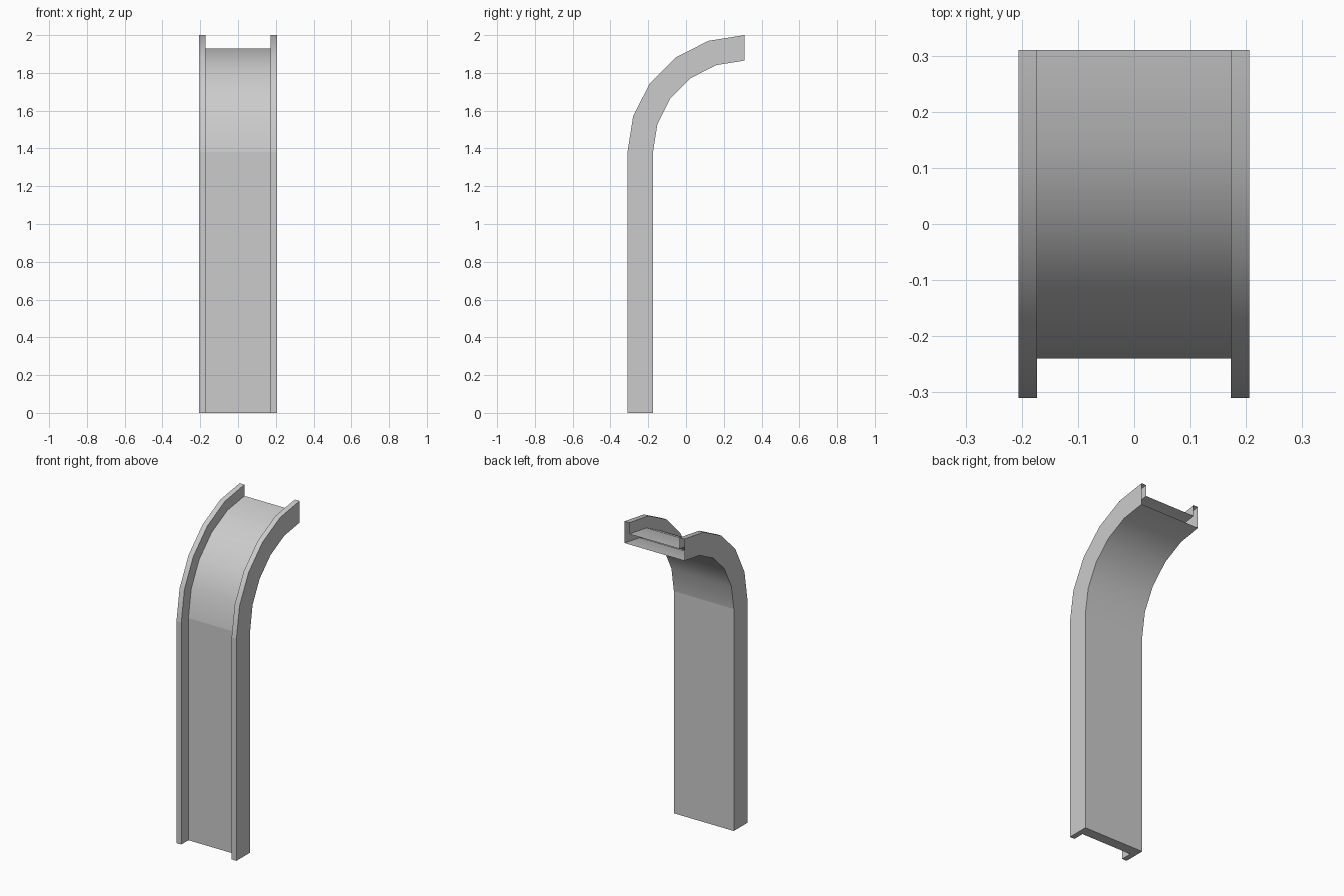
import bpy, bmesh, math

cube = bpy.data.objects.get("Cube")
if cube:
    bpy.data.objects.remove(cube, do_unlink=True)

# Material
grey = bpy.data.materials.new("light_grey")
grey.use_nodes = True
colour = (0.6, 0.6, 0.6, 1)
grey.diffuse_color = colour
grey.node_tree.nodes["Principled BSDF"].inputs["Base Color"].default_value = colour

# Bend: quarter turn in flat steps, above a straight upright
CENTRE_Y, CENTRE_Z, STEPS = 0.31, 1.38, 5
BACK, WEB, RIM = 0.485, 0.55, 0.62      # distances from the bend centre
OUTER, INNER = 0.206, 0.173             # half widths outside and between the rails

# Channel cross-section: (x, distance from bend centre)
half = [(OUTER, BACK), (OUTER, RIM), (INNER, RIM), (INNER, WEB)]
section = half + [(-x, r) for x, r in reversed(half)]


def add_ring(bm, angle, z_base):
    return [bm.verts.new((x, CENTRE_Y - r * math.cos(angle), z_base + r * math.sin(angle)))
            for x, r in section]


bm = bmesh.new()
rings = [add_ring(bm, 0, 0)]
rings += [add_ring(bm, math.pi / 2 * i / STEPS, CENTRE_Z) for i in range(STEPS + 1)]

# Walls swept along the path
count = len(section)
for low, high in zip(rings, rings[1:]):
    for i in range(count):
        j = (i + 1) % count
        bm.faces.new((low[i], low[j], high[j], high[i]))

# Closed foot; the upper end stays an open hollow
bm.faces.new(rings[0])
bmesh.ops.recalc_face_normals(bm, faces=bm.faces)

# Smooth around the bend, sharp along the channel corners and at the bend start
for face in bm.faces:
    face.smooth = True
for ring in rings[:2]:
    for i in range(count):
        bm.edges.get((ring[i], ring[(i + 1) % count])).smooth = False
for low, high in zip(rings, rings[1:]):
    for a, b in zip(low, high):
        bm.edges.get((a, b)).smooth = False

mesh = bpy.data.meshes.new("curved_channel")
bm.to_mesh(mesh)
bm.free()
mesh.materials.append(grey)
channel = bpy.data.objects.new("curved_channel", mesh)
bpy.context.collection.objects.link(channel)
